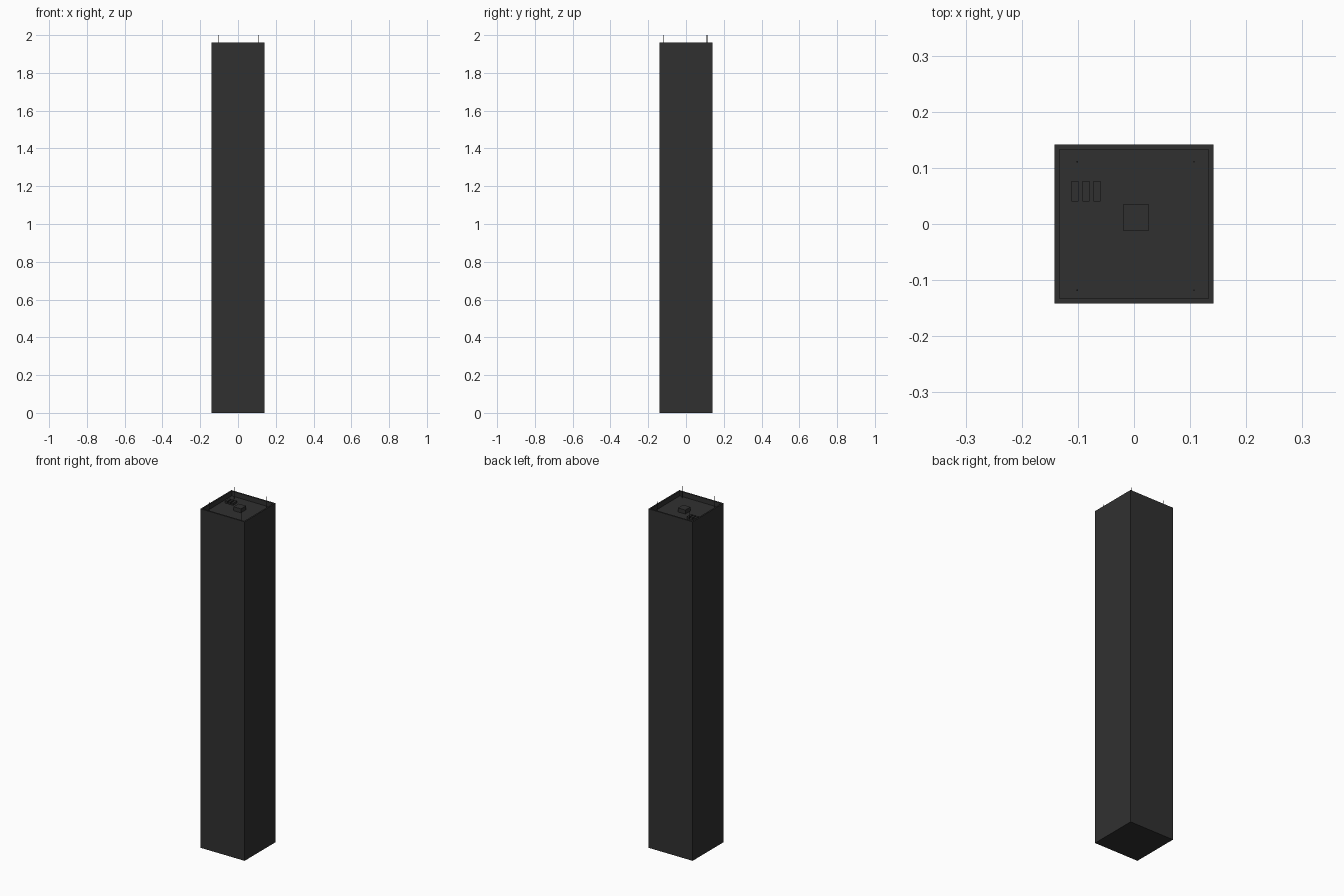
import bpy, bmesh
from mathutils import Matrix

if "Cube" in bpy.data.objects:
    bpy.data.objects.remove(bpy.data.objects["Cube"])

charcoal = bpy.data.materials.new("charcoal")
charcoal.diffuse_color = (0.03, 0.03, 0.03, 1)
charcoal.use_nodes = True
charcoal.node_tree.nodes["Principled BSDF"].inputs["Base Color"].default_value = charcoal.diffuse_color

WALL_TOP = 1.96
ROOF = 1.932


def finish(name, bm):
    mesh = bpy.data.meshes.new(name)
    bm.to_mesh(mesh)
    bm.free()
    mesh.materials.append(charcoal)
    obj = bpy.data.objects.new(name, mesh)
    bpy.context.collection.objects.link(obj)
    return obj


def box_bm(x0, x1, y0, y1, z0, z1):
    bm = bmesh.new()
    m = Matrix.Translation(((x0 + x1) / 2, (y0 + y1) / 2, (z0 + z1) / 2))
    m = m @ Matrix.Diagonal((x1 - x0, y1 - y0, z1 - z0, 1))
    bmesh.ops.create_cube(bm, size=1, matrix=m)
    return bm


# Tower body with a parapet around a sunken roof
bm = box_bm(-0.1415, 0.1415, -0.1415, 0.1415, 0, WALL_TOP)
bm.normal_update()
top = [f for f in bm.faces if f.normal.z > 0.9]
bmesh.ops.inset_region(bm, faces=top, thickness=0.012)
walls = bmesh.ops.extrude_face_region(bm, geom=top)
bmesh.ops.delete(bm, geom=top, context='FACES')
floor_verts = [v for v in walls["geom"] if isinstance(v, bmesh.types.BMVert)]
bmesh.ops.translate(bm, verts=floor_verts, vec=(0, 0, ROOF - WALL_TOP))
bmesh.ops.recalc_face_normals(bm, faces=bm.faces)
finish("tower_body", bm)

# Roof access housing
finish("roof_housing", box_bm(-0.02, 0.027, -0.012, 0.035, ROOF, 1.955))

# Row of three roof vents
for i in range(3):
    x = -0.111 + i * 0.0195
    finish(f"roof_vent_{i + 1}", box_bm(x, x + 0.0125, 0.04, 0.077, ROOF, 1.945))

# Corner antennas
for i, (x, y) in enumerate([(-0.101, -0.118), (0.107, -0.118), (-0.101, 0.111), (0.107, 0.111)]):
    bm = bmesh.new()
    bmesh.ops.create_cone(bm, cap_ends=True, segments=8, radius1=0.0015, radius2=0.0015,
                          depth=2 - ROOF, matrix=Matrix.Translation((x, y, (2 + ROOF) / 2)))
    finish(f"antenna_{i + 1}", bm)
